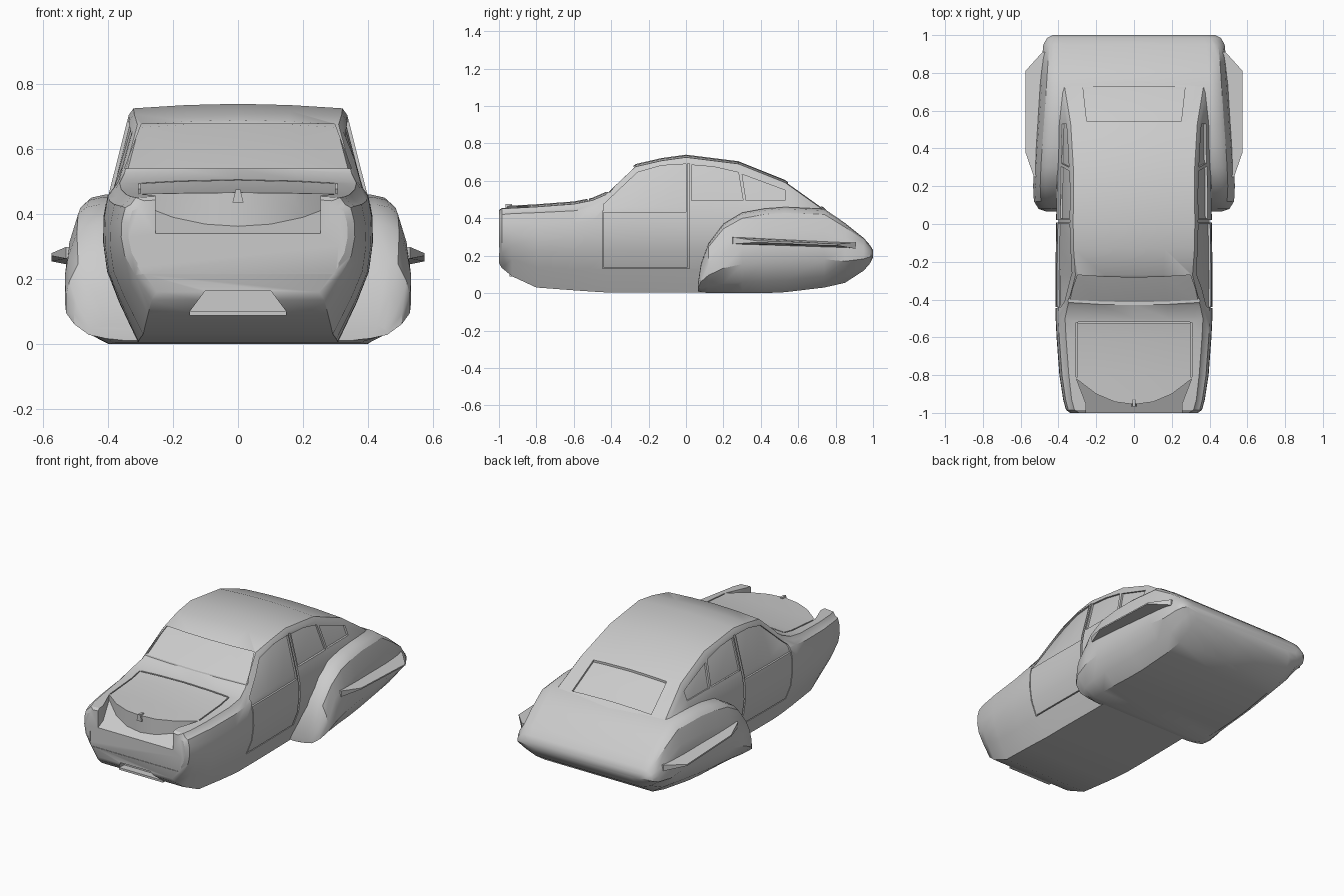
import bpy, bmesh, math

if "Cube" in bpy.data.objects:
    bpy.data.objects.remove(bpy.data.objects["Cube"])


def add_object(name, bm):
    bmesh.ops.recalc_face_normals(bm, faces=bm.faces[:])
    mesh = bpy.data.meshes.new(name)
    bm.to_mesh(mesh)
    bm.free()
    obj = bpy.data.objects.new(name, mesh)
    bpy.context.scene.collection.objects.link(obj)
    return obj


def smooth(obj, angle=32):
    obj.data.shade_smooth()
    obj.data.set_sharp_from_angle(angle=math.radians(angle))


def loft(name, stations, section, inset=0.0):
    """Skin mirrored half-sections (bottom centre to top centre) along y."""
    bm = bmesh.new()
    rings = []
    for s in stations:
        half = section(*s[1:])
        ring = half + [(-x, z) for x, z in reversed(half[1:-1])]
        rings.append([bm.verts.new((x, s[0], z)) for x, z in ring])
    n = len(rings[0])
    for a, b in zip(rings, rings[1:]):
        for i in range(n):
            j = (i + 1) % n
            bm.faces.new((a[i], a[j], b[j], b[i]))
    bm.faces.new(rings[0])
    bm.faces.new(rings[-1])
    bmesh.ops.recalc_face_normals(bm, faces=bm.faces[:])
    if inset:
        bm.normal_update()
        moves = [(v, v.normal * inset) for v in bm.verts]
        for v, d in moves:
            v.co -= d
    return add_object(name, bm)


def prism(name, pts, axis, a, b, shape=None):
    """Extrude a 2D outline along an axis; shape may adjust each vertex."""
    place = {'x': lambda p, t: (t, p[0], p[1]),
             'y': lambda p, t: (p[0], t, p[1]),
             'z': lambda p, t: (p[0], p[1], t)}[axis]
    bm = bmesh.new()
    lo = [bm.verts.new(place(p, a)) for p in pts]
    hi = [bm.verts.new(place(p, b)) for p in pts]
    bm.faces.new(lo)
    bm.faces.new(hi)
    for i in range(len(pts)):
        j = (i + 1) % len(pts)
        bm.faces.new((lo[i], lo[j], hi[j], hi[i]))
    if shape:
        for v in bm.verts:
            shape(v)
    return add_object(name, bm)


def rect(x0, x1, z0, z1):
    return [(x0, z0), (x1, z0), (x1, z1), (x0, z1)]


def cut(obj, cutters):
    for c in cutters:
        c.hide_render = True
        mod = obj.modifiers.new("cut", 'BOOLEAN')
        mod.operation = 'DIFFERENCE'
        mod.solver = 'EXACT'
        mod.object = c
    bpy.context.view_layer.update()
    dg = bpy.context.evaluated_depsgraph_get()
    mesh = bpy.data.meshes.new_from_object(obj.evaluated_get(dg))
    obj.modifiers.clear()
    obj.data = mesh
    for c in cutters:
        bpy.data.objects.remove(c)


# Cabin and hood cross-section: bottom, top, half width, shoulder, roof half width
def body_section(zb, zt, w, zs, r):
    h = zs - zb
    return [(0, zb), (.74 * w, zb), (.88 * w, zb + .27 * h), (.97 * w, zb + .48 * h),
            (w, zb + .68 * h), (.995 * w, zb + .85 * h), (.965 * w, zs),
            (r + .015, zt - .035), (r, zt - .014), (.5 * r, zt - .004), (0, zt)]


def fender_section(zb, zt, w):
    h = zt - zb
    return [(0, zb), (.75 * w, zb), (.89 * w, zb + .14 * h), (w, zb + .36 * h),
            (w, zb + .56 * h), (.98 * w, zb + .73 * h), (.93 * w, zb + .93 * h),
            (.88 * w, zb + .98 * h), (.8 * w, zt), (0, zt)]


stations = [
    (-1.0, .16, .455, .338, .41, .29), (-.985, .135, .465, .36, .42, .315),
    (-.93, .09, .468, .375, .425, .33), (-.80, .03, .475, .395, .43, .345),
    (-.60, .015, .49, .41, .44, .36), (-.50, .008, .51, .415, .455, .365),
    (-.43, .004, .54, .416, .46, .35), (-.27, .004, .69, .416, .465, .31),
    (-.13, .004, .722, .414, .465, .32), (0, .004, .74, .412, .465, .322),
    (.28, .006, .705, .41, .465, .32), (.53, .012, .605, .41, .46, .335),
    (.74, .05, .455, .41, .40, .37), (.90, .14, .30, .36, .26, .30)]
body = loft("car_body", stations, body_section)
liner = loft("windows_and_seams", [s for s in stations if s[0] >= -.51],
             body_section, inset=.011)
smooth(liner)

cutters = []
# Side windows, door seams and belt lines, both sides
front_window = [(-.44, .433), (-.44, .475), (-.26, .645), (-.13, .682), (.0, .69), (.0, .433)]
rear_window = [(.03, .495), (.03, .685), (.15, .675), (.28, .645), (.305, .495)]
quarter_window = [(.322, .495), (.300, .635), (.53, .55), (.53, .495)]
side_cuts = [front_window, rear_window, quarter_window,
             rect(-.446, -.440, .135, .44), rect(-.446, .01, .132, .138),
             rect(.007, .02, .132, .693)]
for side in (1, -1):
    for outline in side_cuts:
        cutters.append(prism("cutter", outline, 'x', side * .25, side * .6))

# Windshield and rear window recesses
cutters.append(prism("cutter", [(-.35, .54), (.35, .54), (.298, .677), (-.298, .677)],
                     'y', -.7, -.2))
cutters.append(prism("cutter", [(-.25, .545), (.25, .545), (.27, .725), (-.27, .725)],
                     'z', .40, .8))


# Sloped nose scoop leaving a lamp pod at each corner
def scoop_floor(v):
    if v.co.z < .5:
        v.co.z = .34 + .5 * (v.co.y + 1)


arc = [(.255, -1.1), (.255, -.95), (.305, -.82), (.2, -.9), (.1, -.942)]
scoop = arc + [(0, -.955)] + [(-x, y) for x, y in reversed(arc)]
cutters.append(prism("cutter", scoop, 'z', .36, .7, scoop_floor))

# Lower intake and shallow front panel
cutters.append(prism("cutter", [(-.15, .098), (.15, .098), (.10, .165), (-.10, .165)],
                     'y', -1.1, -.90))
cutters.append(prism("cutter", rect(-.31, .31, .215, .305), 'y', -1.1, -.997))

# Hood seams
for side in (1, -1):
    cutters.append(prism("cutter", [(-.81, .452), (-.522, .478), (-.522, .6), (-.81, .6)],
                         'x', side * .300, side * .307))
cutters.append(prism("cutter", rect(-.297, .297, .486, .6), 'y', -.527, -.519))

cut(body, cutters)
smooth(body)

# Rear fenders and tail, one full-width form
fenders = loft("rear_fenders", [
    (.065, .01, .06, .46), (.08, .005, .16, .505), (.12, 0, .265, .53),
    (.20, 0, .37, .534), (.30, 0, .43, .53), (.42, 0, .452, .522),
    (.53, .005, .46, .513), (.74, .03, .45, .498), (.85, .055, .375, .49),
    (.95, .12, .295, .48), (.985, .16, .255, .46), (1.0, .19, .23, .43)], fender_section)
smooth(fenders)


# Thin side fins on the fenders
def fin_taper(v):
    half = .018 if abs(v.co.x) < .55 else .004
    v.co.z = .288 - .04 * (v.co.y - .27) + math.copysign(half, v.co.z) - .008


for side, label in ((1, "right"), (-1, "left")):
    outline = [(.44, .24), (.53, .25), (.575, .38), (.575, .81), (.485, .91), (.44, .91)]
    prism(label + "_fin", [(side * x, y) for x, y in outline], 'z', -1, 1, fin_taper)

# Intake lip and hood ornament
prism("intake_lip", rect(-.15, .15, .088, .101), 'y', -.945, -.90)
prism("hood_ornament", [(-.017, .435), (.017, .435), (.007, .476), (-.007, .476)],
      'y', -.965, -.93)
